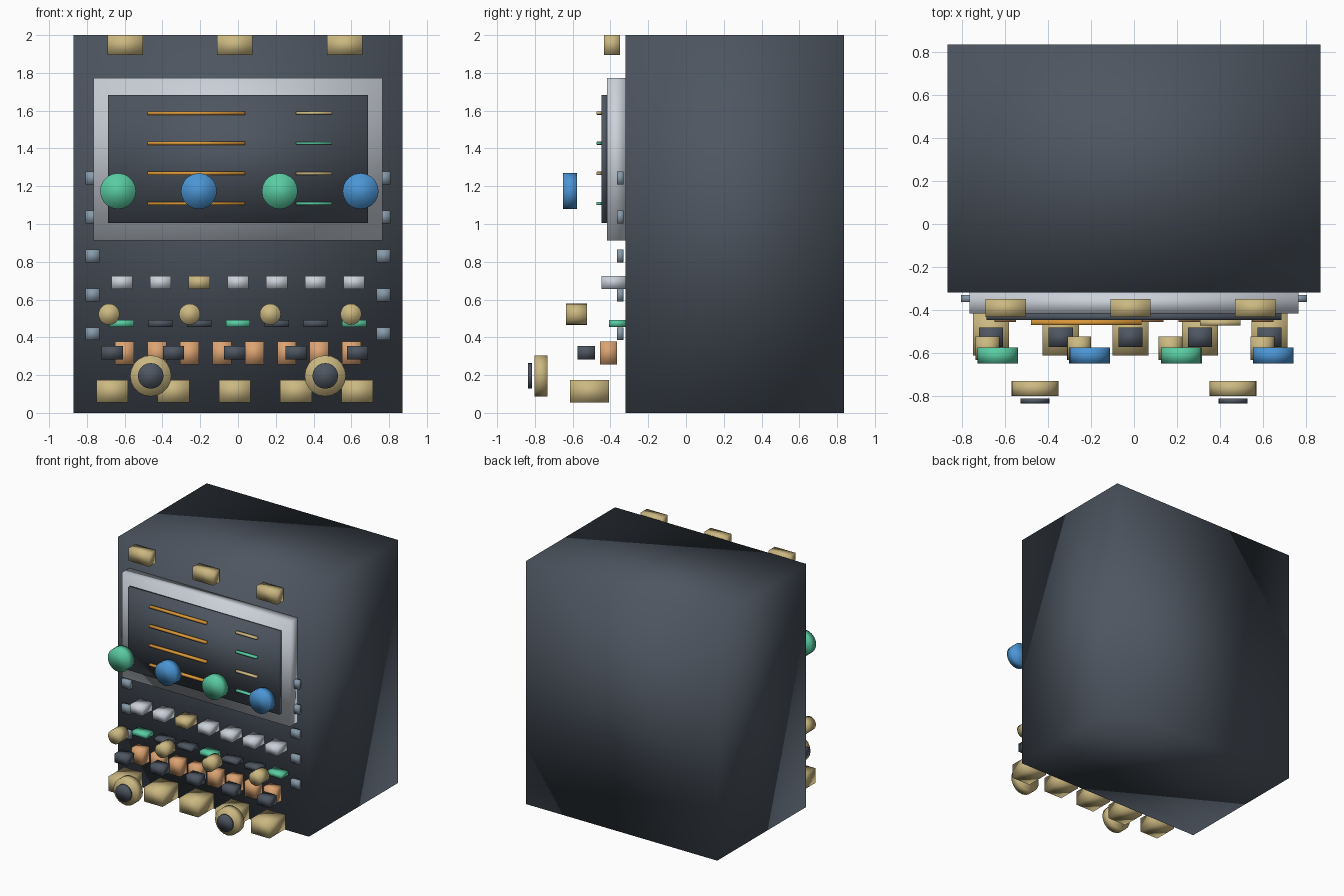
import bpy
import math

default = bpy.data.objects.get("Cube")
if default:
    bpy.data.objects.remove(default, do_unlink=True)


def material(name, rgb):
    mat = bpy.data.materials.new(name)
    mat.use_nodes = True
    colour = (*rgb, 1.0)
    mat.diffuse_color = colour
    mat.node_tree.nodes["Principled BSDF"].inputs["Base Color"].default_value = colour
    return mat


SLATE = material("dark_slate", (0.075, 0.092, 0.118))
SILVER = material("silver", (0.60, 0.64, 0.70))
BRASS = material("brass", (0.60, 0.48, 0.22))
GREEN = material("mint_green", (0.10, 0.60, 0.36))
BLUE = material("sky_blue", (0.07, 0.30, 0.66))
COPPER = material("copper", (0.72, 0.37, 0.17))
AMBER = material("amber", (0.70, 0.31, 0.04))
STEEL = material("blue_grey", (0.24, 0.32, 0.40))


def finish(name, mat):
    obj = bpy.context.object
    obj.name = name
    obj.data.materials.append(mat)
    bpy.ops.object.transform_apply(location=False, rotation=True, scale=True)
    bpy.ops.object.shade_smooth()
    return obj


def box(name, x, z, width, height, y_front, y_back, mat):
    """Box centred on x and z, spanning y_front to y_back."""
    bpy.ops.mesh.primitive_cube_add(size=1, location=(x, (y_front + y_back) / 2, z))
    bpy.context.object.scale = (width, y_back - y_front, height)
    return finish(name, mat)


def dial(name, x, z, radius, y_front, y_back, mat):
    """Short round knob whose axis points forward."""
    bpy.ops.mesh.primitive_cylinder_add(
        vertices=20, radius=radius, depth=y_back - y_front,
        location=(x, (y_front + y_back) / 2, z), rotation=(math.pi / 2, 0, 0))
    return finish(name, mat)


# Cabinet, display bezel and screen
box("cabinet", 0, 1.0, 1.74, 2.0, -0.32, 0.836, SLATE)
box("display_bezel", 0, 1.343, 1.532, 0.86, -0.417, -0.32, SILVER)
box("display_screen", 0, 1.344, 1.376, 0.68, -0.448, -0.417, SLATE)

# Readout lines on the screen
for i in range(4):
    z = 1.587 - i * 0.1595
    box(f"readout_line_{i}", -0.222, z, 0.516, 0.018, -0.472, -0.448, AMBER)
    box(f"readout_mark_{i}", 0.402, z, 0.19, 0.015, -0.474, -0.448,
        GREEN if i % 2 else BRASS)

# Tabs along the top edge
for i in range(3):
    box(f"top_tab_{i}", -0.598 + i * 0.582, 1.948, 0.188, 0.104, -0.434, -0.35, BRASS)

# Side fasteners
for i in range(5):
    for side, label in ((-1, "right"), (1, "left")):
        box(f"{label}_fastener_{i}", side * 0.77, 1.243 - i * 0.206,
            0.074, 0.068, -0.364, -0.331, STEEL)

# Round indicator dials and small knobs
for i in range(4):
    dial(f"indicator_dial_{i}", -0.635 + i * 0.428, 1.174, 0.095, -0.65, -0.576,
         BLUE if i % 2 else GREEN)
    dial(f"small_knob_{i}", -0.683 + i * 0.427, 0.522, 0.056, -0.634, -0.524, BRASS)

# Upper keys and indicator strips
for k in range(-3, 4):
    x = k * 0.205
    box(f"upper_key_{k + 3}", x, 0.691, 0.112, 0.068, -0.447, -0.32,
        BRASS if k == -1 else SILVER)
    box(f"indicator_strip_{k + 3}", x, 0.473, 0.128, 0.036, -0.407, -0.32,
        GREEN if k % 3 == 0 else SLATE)

# Copper switch blocks
for i in range(8):
    box(f"switch_block_{i}", -0.6 + i * 0.1716, 0.317, 0.1, 0.124, -0.456, -0.366, COPPER)

# Dark buttons and the large lower keys
for i in range(5):
    x = -0.666 + i * 0.3245
    box(f"dark_button_{i}", x, 0.319, 0.112, 0.072, -0.574, -0.482, SLATE)
    box(f"lower_key_{i}", x, 0.115, 0.168, 0.12, -0.613, -0.408, BRASS)

# Large control knobs with dark caps
for side, label in ((-1, "right"), (1, "left")):
    x = side * 0.462
    dial(f"{label}_control_knob", x, 0.196, 0.109, -0.803, -0.732, BRASS)
    dial(f"{label}_knob_cap", x, 0.196, 0.068, -0.836, -0.814, SLATE)
